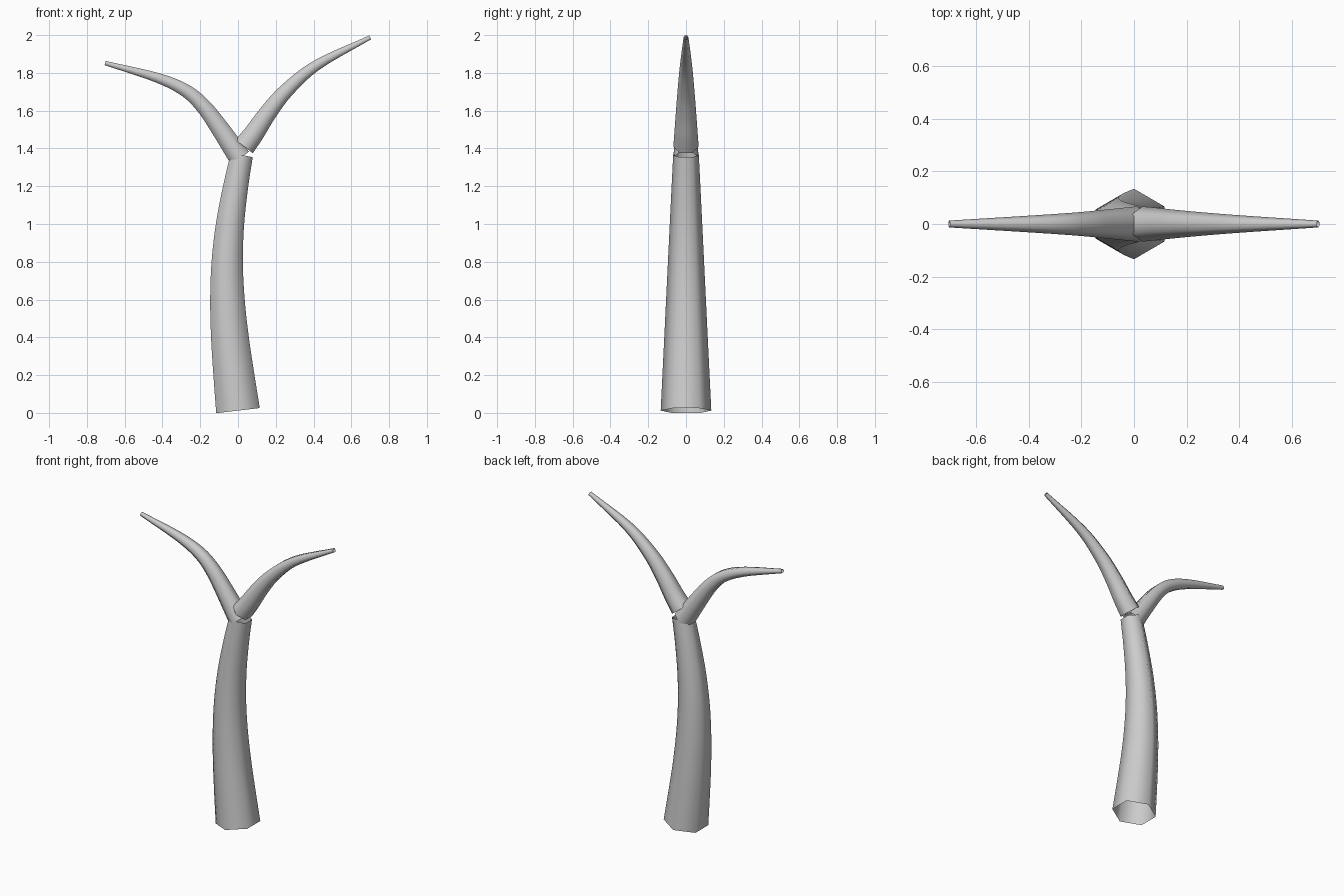
import bpy, bmesh, math
from mathutils import Vector

if "Cube" in bpy.data.objects:
    bpy.data.objects.remove(bpy.data.objects["Cube"])

SIDES, STEPS = 6, 5


def smooth_path(pts):
    """Catmull-Rom path through (x, z) points."""
    p = [Vector((x, 0, z)) for x, z in pts]
    p = [2 * p[0] - p[1]] + p + [2 * p[-1] - p[-2]]
    path = []
    for a, b, c, d in zip(p, p[1:], p[2:], p[3:]):
        for i in range(STEPS):
            t = i / STEPS
            path.append(0.5 * (2 * b + (c - a) * t + (2 * a - 5 * b + 4 * c - d) * t * t
                               + (3 * b - a - 3 * c + d) * t ** 3))
    return path + [p[-2]]


def tube(name, pts, r0, r1):
    """Open six-sided tapering tube, corners on the front and back."""
    path = smooth_path(pts)
    lengths = [0]
    for a, b in zip(path, path[1:]):
        lengths.append(lengths[-1] + (b - a).length)
    bm = bmesh.new()
    y = Vector((0, 1, 0))
    rings = []
    for i, c in enumerate(path):
        tangent = (path[min(i + 1, len(path) - 1)] - path[max(i - 1, 0)]).normalized()
        n = y.cross(tangent)
        r = r0 + (r1 - r0) * lengths[i] / lengths[-1]
        angles = [math.tau * k / SIDES for k in range(SIDES)]
        rings.append([bm.verts.new(c + r * (math.cos(a) * y + math.sin(a) * n)) for a in angles])
    for lo, hi in zip(rings, rings[1:]):
        for k in range(SIDES):
            j = (k + 1) % SIDES
            f = bm.faces.new((lo[k], hi[k], hi[j], lo[j]))
            f.smooth = True
            f.normal_update()
            mid = sum((v.co for v in lo + hi), Vector()) / (2 * SIDES)
            if f.normal.dot(f.calc_center_median() - mid) < 0:
                f.normal_flip()
    mesh = bpy.data.meshes.new(name)
    bm.to_mesh(mesh)
    bm.free()
    bpy.context.collection.objects.link(bpy.data.objects.new(name, mesh))


# Gently bowed trunk
tube("trunk", [(0, .012), (-.022, .2), (-.043, .4), (-.056, .6), (-.057, .8),
               (-.042, 1.0), (-.012, 1.2), (.02, 1.365)], .134, .068)
# Two forking branches
tube("left_branch", [(.01, 1.35), (-.102, 1.515), (-.185, 1.625), (-.28, 1.708),
                     (-.43, 1.775), (-.703, 1.852)], .067, .013)
tube("right_branch", [(.032, 1.41), (.085, 1.48), (.16, 1.59), (.26, 1.71),
                      (.42, 1.843), (.70, 1.988)], .067, .013)
